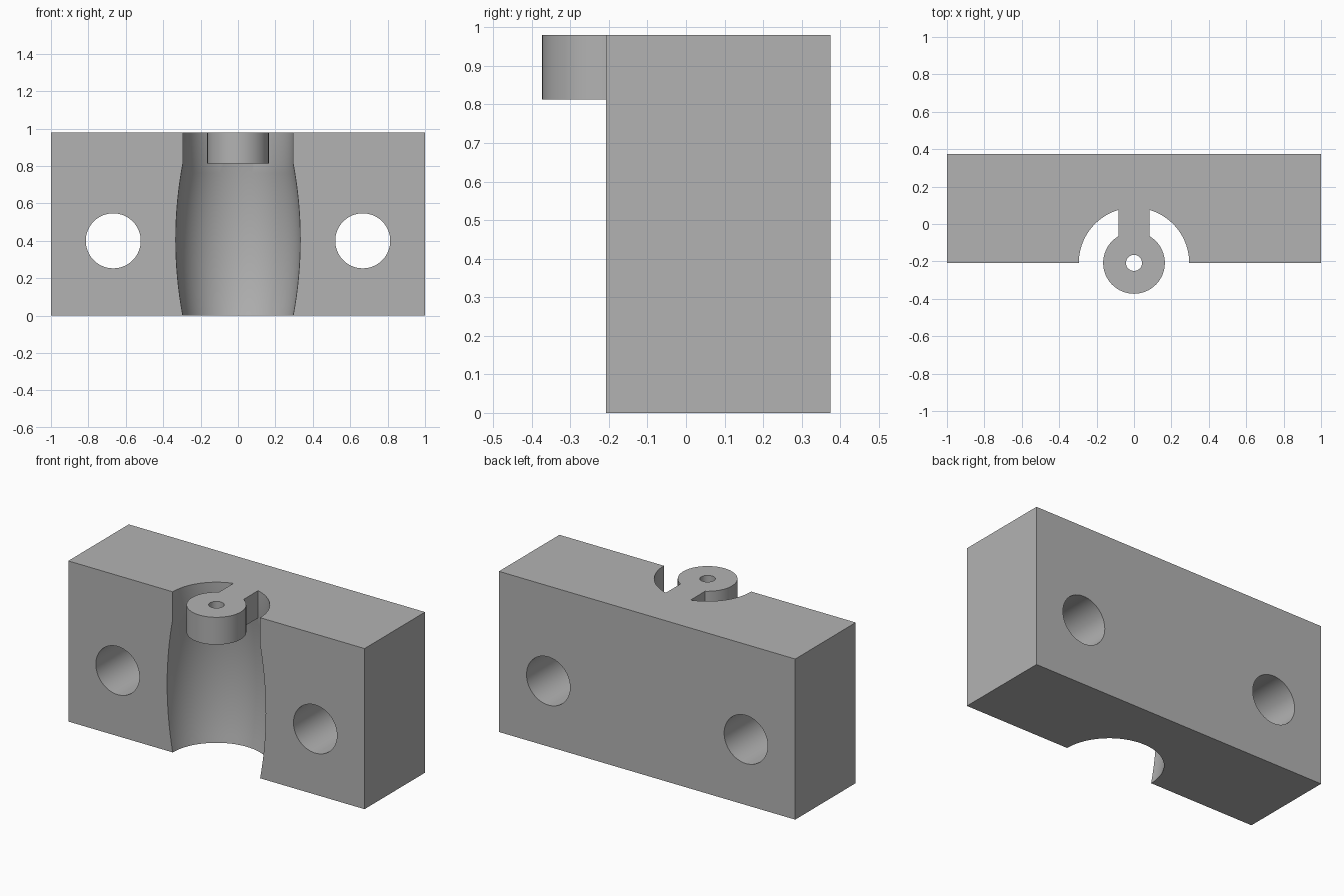
import bpy
import bmesh
import math
from mathutils import Matrix

if "Cube" in bpy.data.objects:
    bpy.data.objects.remove(bpy.data.objects["Cube"], do_unlink=True)

HEIGHT = 0.98
FRONT, BACK = -0.208, 0.375
SEGMENTS = 96

grey = bpy.data.materials.new("plain grey")
grey.use_nodes = True
colour = (0.45, 0.45, 0.45, 1)
grey.diffuse_color = colour
grey.node_tree.nodes["Principled BSDF"].inputs["Base Color"].default_value = colour


def make_object(name, bm):
    bmesh.ops.recalc_face_normals(bm, faces=bm.faces)
    mesh = bpy.data.meshes.new(name)
    bm.to_mesh(mesh)
    bm.free()
    mesh.materials.append(grey)
    obj = bpy.data.objects.new(name, mesh)
    bpy.context.collection.objects.link(obj)
    return obj


def box(name, x, y, z):
    bm = bmesh.new()
    bmesh.ops.create_cube(bm, size=1)
    for v in bm.verts:
        for i, (low, high) in enumerate((x, y, z)):
            v.co[i] = low if v.co[i] < 0 else high
    return make_object(name, bm)


def cylinder(name, radius, depth, centre, along_y=False):
    bm = bmesh.new()
    turn = Matrix.Rotation(math.pi / 2 if along_y else 0, 4, "X")
    bmesh.ops.create_cone(bm, cap_ends=True, segments=64, radius1=radius,
                          radius2=radius, depth=depth,
                          matrix=Matrix.Translation(centre) @ turn)
    return make_object(name, bm)


def revolve(name, profile, y):
    """Solid of revolution about a vertical axis, from (radius, z) pairs."""
    bm = bmesh.new()
    rings = []
    for r, z in profile:
        angles = [2 * math.pi * i / SEGMENTS for i in range(SEGMENTS)]
        rings.append([bm.verts.new((r * math.cos(a), y + r * math.sin(a), z))
                      for a in angles])
    for low, high in zip(rings, rings[1:]):
        for i in range(SEGMENTS):
            j = (i + 1) % SEGMENTS
            bm.faces.new((low[i], low[j], high[j], high[i]))
    bm.faces.new(rings[0])
    bm.faces.new(rings[-1])
    return make_object(name, bm)


def combine(target, tool, operation):
    mod = target.modifiers.new(operation, "BOOLEAN")
    mod.operation = operation
    mod.solver = "EXACT"
    mod.object = tool
    bpy.context.view_layer.objects.active = target
    bpy.ops.object.modifier_apply(modifier=mod.name)
    bpy.data.objects.remove(tool, do_unlink=True)


# Main block
block = box("mould_block", (-1, 1), (FRONT, BACK), (0, HEIGHT))

# Barrel-shaped cavity with a straight neck at the top
NECK_Z, MOUTH, BULGE = 0.813, 0.295, 0.038
profile = [(MOUTH - 0.02, -0.1)]
for i in range(17):
    t = i / 16
    profile.append((MOUTH + BULGE * (1 - (2 * t - 1) ** 2), NECK_Z * t))
profile.append((MOUTH, HEIGHT + 0.1))
combine(block, revolve("cavity_cutter", profile, FRONT), "DIFFERENCE")

# Bolt holes
for side in (-1, 1):
    hole = cylinder("bolt_hole_cutter", 0.147, 2, (side * 0.667, 0, 0.4), True)
    combine(block, hole, "DIFFERENCE")

# Round hub on a short arm, joined to the cavity wall
mid_z = (NECK_Z + HEIGHT) / 2
hub = cylinder("hub", 0.165, HEIGHT - NECK_Z, (0, FRONT, mid_z))
arm = box("arm", (-0.083, 0.083), (FRONT + 0.06, 0.2), (NECK_Z, HEIGHT))
combine(hub, arm, "UNION")
bore = cylinder("bore_cutter", 0.043, 1, (0, FRONT, mid_z))
combine(hub, bore, "DIFFERENCE")
combine(block, hub, "UNION")

# Smooth curved walls, crisp edges
bpy.ops.object.select_all(action="DESELECT")
block.select_set(True)
bpy.context.view_layer.objects.active = block
bpy.ops.object.shade_smooth_by_angle(angle=math.radians(30))
